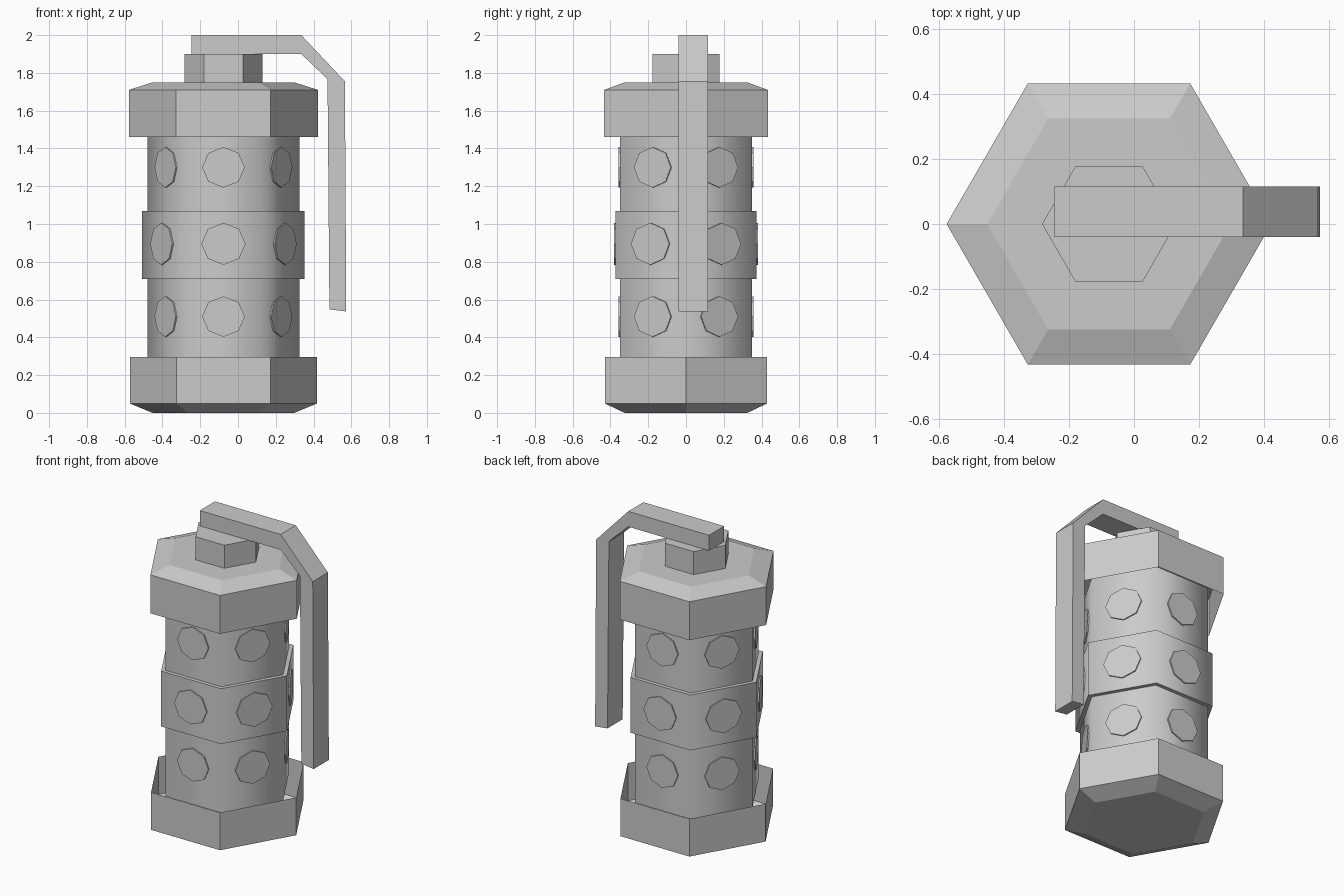
import bpy
import bmesh
from math import cos, sin, pi, radians
from mathutils import Matrix, Vector

AXIS_X = -0.077

if "Cube" in bpy.data.objects:
    bpy.data.objects.remove(bpy.data.objects["Cube"], do_unlink=True)

grey = bpy.data.materials.new("plain grey")
grey.use_nodes = True
colour = (0.6, 0.6, 0.6, 1)
grey.diffuse_color = colour
grey.node_tree.nodes["Principled BSDF"].inputs["Base Color"].default_value = colour


def finish(name, bm, smooth=False):
    mesh = bpy.data.meshes.new(name)
    bm.to_mesh(mesh)
    bm.free()
    mesh.materials.append(grey)
    obj = bpy.data.objects.new(name, mesh)
    bpy.context.collection.objects.link(obj)
    if smooth:
        bpy.ops.object.select_all(action="DESELECT")
        obj.select_set(True)
        bpy.context.view_layer.objects.active = obj
        bpy.ops.object.shade_smooth_by_angle(angle=radians(70))
    return obj


def hex_shell(name, profile, bottom=False, top=False, smooth=False):
    """Stack six-sided rings of (radius, height), with optional end faces."""
    bm = bmesh.new()
    rings = [[bm.verts.new((AXIS_X + r * cos(i * pi / 3), r * sin(i * pi / 3), z))
              for i in range(6)] for r, z in profile]
    for low, high in zip(rings, rings[1:]):
        for i in range(6):
            j = (i + 1) % 6
            bm.faces.new((low[i], low[j], high[j], high[i]))
    if bottom:
        bm.faces.new(rings[0][::-1])
    if top:
        bm.faces.new(rings[-1])
    return finish(name, bm, smooth)


# Hexagonal body with a raised middle band
hex_shell("body", [(0.402, 0.25), (0.402, 1.52)], smooth=True)
hex_shell("middle_band", [(0.40, 0.71), (0.43, 0.71), (0.43, 1.07), (0.40, 1.07)],
          smooth=True)

# Hollow chamfered end caps, open towards the body
hex_shell("bottom_cap", [(0.375, 0), (0.496, 0.05), (0.496, 0.295)], bottom=True)
hex_shell("top_cap", [(0.5, 1.46), (0.5, 1.71), (0.375, 1.75)], top=True)
hex_shell("top_nut", [(0.206, 1.74), (0.206, 1.90)], bottom=True, top=True)

# Octagonal discs, three rows on all six sides
for row, z, radius, size in (("lower", 0.51, 0.402, 0.113),
                             ("middle", 0.895, 0.43, 0.117),
                             ("upper", 1.30, 0.402, 0.113)):
    bm = bmesh.new()
    for i in range(6):
        angle = (i + 0.5) * pi / 3
        out = Vector((cos(angle), sin(angle), 0))
        centre = Vector((AXIS_X, 0, z)) + out * radius * cos(pi / 6)
        place = Matrix.Translation(centre) @ out.to_track_quat("Z", "Y").to_matrix().to_4x4()
        bmesh.ops.create_cone(bm, cap_ends=True, segments=8, radius1=size,
                              radius2=size, depth=0.016,
                              matrix=place @ Matrix.Diagonal((1, 0.95, 1, 1)))
    finish(row + "_discs", bm)

# Bent safety lever, extruded sideways from its outline
outline = [(-0.247, 1.90), (0.335, 1.90), (0.474, 1.767), (0.484, 0.548),
           (0.573, 0.537), (0.566, 1.755), (0.335, 2.0), (-0.247, 2.0)]
bm = bmesh.new()
side = bm.faces.new([bm.verts.new((x, -0.04, z)) for x, z in outline])
moved = bmesh.ops.extrude_face_region(bm, geom=[side])["geom"]
bmesh.ops.translate(bm, vec=(0, 0.156, 0),
                    verts=[v for v in moved if isinstance(v, bmesh.types.BMVert)])
bmesh.ops.recalc_face_normals(bm, faces=bm.faces)
finish("safety_lever", bm)
